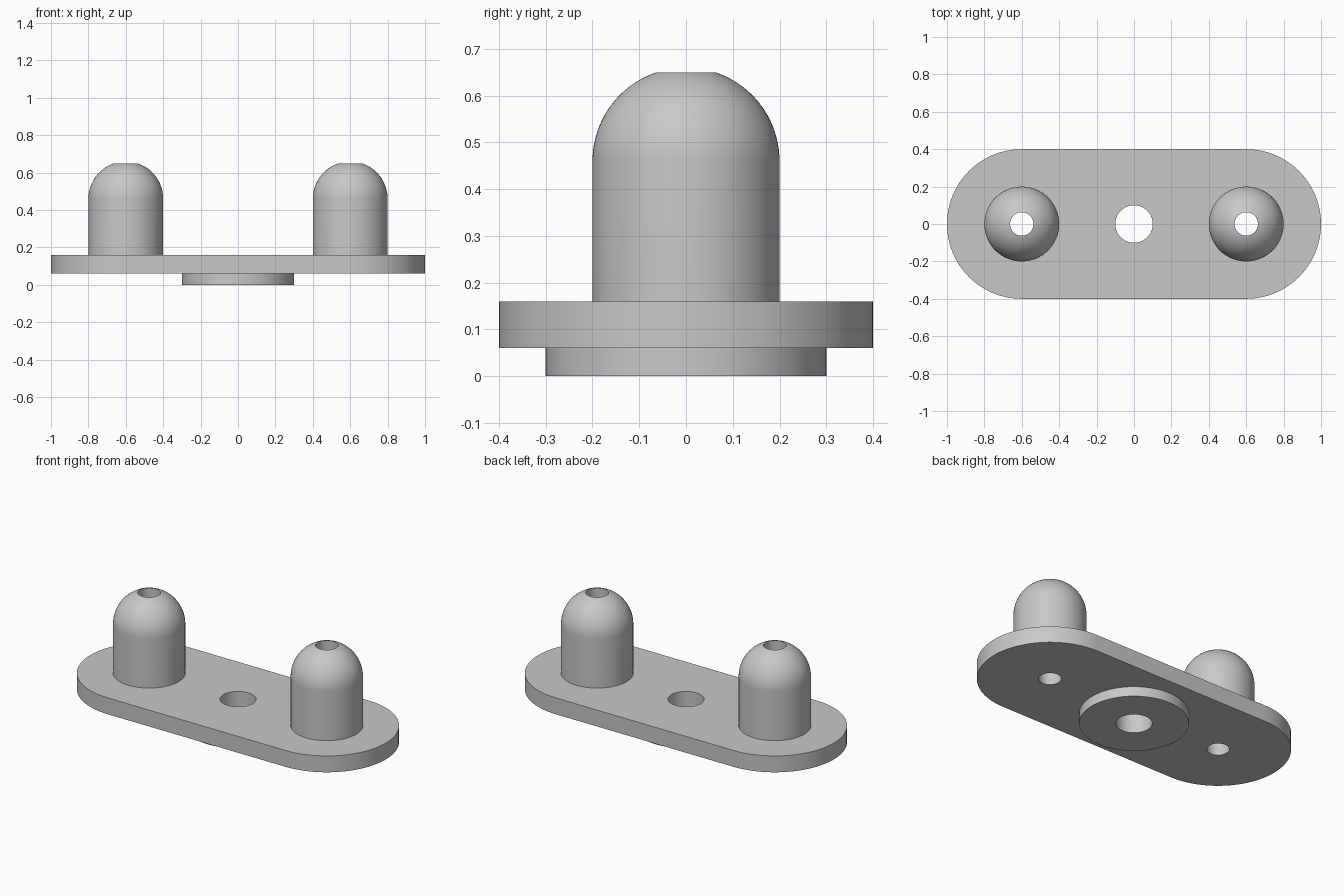
import bpy, bmesh
from math import sin, cos, pi

cube = bpy.data.objects.get("Cube")
if cube:
    bpy.data.objects.remove(cube, do_unlink=True)

SEG = 96
BORE, HOLE = 0.0625, 0.1
PLATE_LOW, PLATE_HIGH = 0.06, 0.16
POST_X, POST_R, DOME_Z = 0.6, 0.2, 0.46

grey = bpy.data.materials.new("plain_grey")
grey.use_nodes = True
colour = (0.58, 0.58, 0.58, 1)
grey.diffuse_color = colour
grey.node_tree.nodes["Principled BSDF"].inputs["Base Color"].default_value = colour


def finish(obj):
    """Weld, orient, colour and smooth a part."""
    bm = bmesh.new()
    bm.from_mesh(obj.data)
    bmesh.ops.remove_doubles(bm, verts=bm.verts, dist=1e-5)
    bmesh.ops.recalc_face_normals(bm, faces=bm.faces)
    bm.to_mesh(obj.data)
    bm.free()
    obj.data.materials.clear()
    obj.data.materials.append(grey)
    bpy.ops.object.select_all(action='DESELECT')
    obj.select_set(True)
    bpy.context.view_layer.objects.active = obj
    bpy.ops.object.shade_smooth_by_angle(angle=pi / 6)


def lathe(name, profile, x=0):
    """Spin a closed (radius, z) profile around the vertical axis."""
    bm = bmesh.new()
    verts = [bm.verts.new((r, 0, z)) for r, z in profile]
    edges = [bm.edges.new((v, verts[i - 1])) for i, v in enumerate(verts)]
    bmesh.ops.spin(bm, geom=verts + edges, cent=(0, 0, 0), axis=(0, 0, 1),
                   angle=2 * pi, steps=SEG)
    mesh = bpy.data.meshes.new(name)
    bm.to_mesh(mesh)
    bm.free()
    obj = bpy.data.objects.new(name, mesh)
    obj.location.x = x
    bpy.context.collection.objects.link(obj)
    finish(obj)


def arc(cx, radius, start, sweep, steps):
    return [(cx + radius * cos(start + sweep * i / steps),
             radius * sin(start + sweep * i / steps)) for i in range(steps + 1)]


# Rounded base plate: filled outline with three through holes
outline = arc(POST_X, 0.4, -pi / 2, pi, SEG // 2) + arc(-POST_X, 0.4, pi / 2, pi, SEG // 2)
loops = [outline]
for x, radius in ((0, HOLE), (POST_X, BORE), (-POST_X, BORE)):
    loops.append(arc(x, radius, 0, 2 * pi, SEG)[:-1])
curve = bpy.data.curves.new("base_plate", 'CURVE')
curve.dimensions = '2D'
curve.fill_mode = 'BOTH'
curve.extrude = (PLATE_HIGH - PLATE_LOW) / 2
for loop in loops:
    spline = curve.splines.new('POLY')
    spline.points.add(len(loop) - 1)
    for point, (x, y) in zip(spline.points, loop):
        point.co = (x, y, 0, 1)
    spline.use_cyclic_u = True
plate = bpy.data.objects.new("base_plate", curve)
plate.location.z = (PLATE_LOW + PLATE_HIGH) / 2
bpy.context.collection.objects.link(plate)
bpy.ops.object.select_all(action='DESELECT')
plate.select_set(True)
bpy.context.view_layer.objects.active = plate
bpy.ops.object.convert(target='MESH')
finish(bpy.context.view_layer.objects.active)

# Round boss under the plate
lathe("centre_boss", [(HOLE, 0), (0.3, 0), (0.3, PLATE_LOW), (HOLE, PLATE_LOW)])

# Domed posts with a bore down the middle
top_z = DOME_Z + (POST_R ** 2 - BORE ** 2) ** 0.5
dome = [(r, DOME_Z + h) for r, h in arc(0, POST_R, 0, 0.4 * pi, 20)
        if r > BORE + 0.003]
post = [(BORE, PLATE_HIGH), (POST_R, PLATE_HIGH)] + dome + [(BORE, top_z)]
for side, x in (("left", POST_X), ("right", -POST_X)):
    lathe(side + "_post", post, x)
